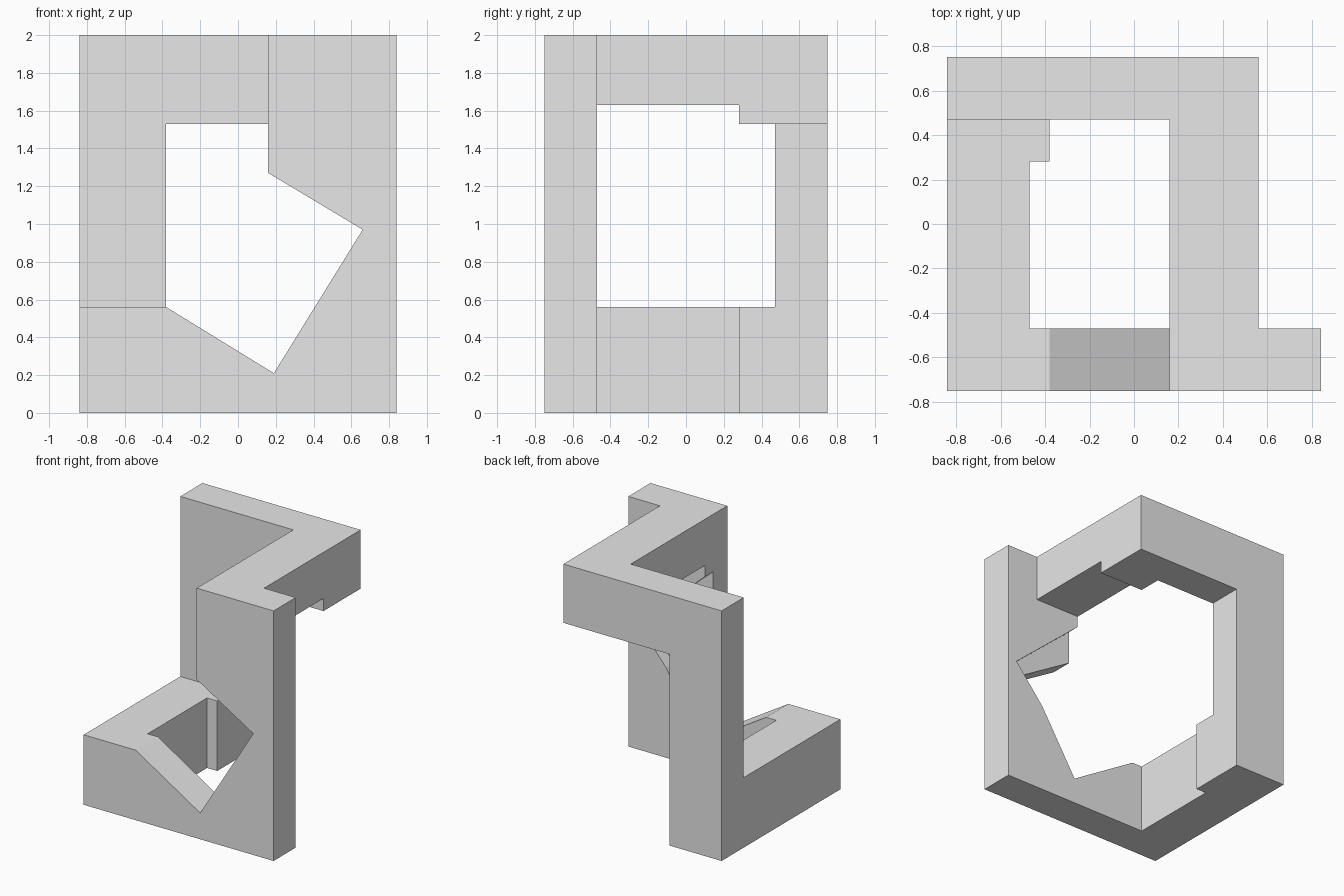
import bpy
import bmesh

cube = bpy.data.objects.get("Cube")
if cube:
    bpy.data.objects.remove(cube, do_unlink=True)

grey = bpy.data.materials.new("plain_grey")
grey.use_nodes = True
grey.diffuse_color = (0.8, 0.8, 0.8, 1)
grey.node_tree.nodes["Principled BSDF"].inputs["Base Color"].default_value = grey.diffuse_color


def prism(name, outline, y0, y1):
    """Extrude an x-z outline from y0 to y1."""
    bm = bmesh.new()
    face = bm.faces.new([bm.verts.new((x, y0, z)) for x, z in outline])
    geom = bmesh.ops.extrude_face_region(bm, geom=[face])["geom"]
    verts = [g for g in geom if isinstance(g, bmesh.types.BMVert)]
    bmesh.ops.translate(bm, verts=verts, vec=(0, y1 - y0, 0))
    bmesh.ops.recalc_face_normals(bm, faces=bm.faces)
    mesh = bpy.data.meshes.new(name)
    bm.to_mesh(mesh)
    bm.free()
    mesh.materials.append(grey)
    ob = bpy.data.objects.new(name, mesh)
    bpy.context.collection.objects.link(ob)
    return ob


def box(name, x0, x1, y0, y1, z0, z1):
    return prism(name, [(x0, z0), (x1, z0), (x1, z1), (x0, z1)], y0, y1)


def combine(body, part, operation):
    """Apply a boolean and discard the operand."""
    mod = body.modifiers.new(part.name, "BOOLEAN")
    mod.object, mod.operation, mod.solver = part, operation, "EXACT"
    bpy.context.view_layer.objects.active = body
    bpy.ops.object.modifier_apply(modifier=mod.name)
    bpy.data.objects.remove(part, do_unlink=True)


# Outer limits and inner faces shared by the bars
L, R, F, B = -0.84, 0.84, -0.75, 0.75
FRONT_IN, BACK_IN, STEP = -0.47, 0.47, 0.28
LOW, HIGH = 0.56, 1.53

# Front plate with its tilted square notch
frame = prism("interlocking_frame", [
    (L, 0), (R, 0), (R, 2), (0.16, 2), (0.16, 1.27),
    (0.66, 0.97), (0.19, 0.21), (-0.38, LOW), (L, LOW)], F, FRONT_IN)

# Shallow second notch in the back of the plate, turned a little further
recess = prism("recess", [
    (0.1, 1.592), (0.76, 1.02), (0.48, 0.69), (0.1, 0.8)], -0.57, -0.4)
combine(frame, recess, "DIFFERENCE")

# Square bars closing the loop, with the small steps at two inner corners
bars = [
    box("lower_arm", L, -0.47, FRONT_IN, BACK_IN, 0, LOW),
    box("lower_step", -0.47, -0.38, STEP, BACK_IN, 0, LOW),
    box("back_column", L, -0.38, BACK_IN, B, 0, 2),
    box("back_beam", -0.38, 0.56, BACK_IN, B, HIGH, 2),
    box("upper_arm", 0.16, 0.56, FRONT_IN, BACK_IN, 1.63, 2),
    box("upper_step", 0.16, 0.56, STEP, BACK_IN, HIGH, 1.63),
]
for bar in bars:
    combine(frame, bar, "UNION")

# Merge coplanar faces left by the joins
bm = bmesh.new()
bm.from_mesh(frame.data)
bmesh.ops.remove_doubles(bm, verts=bm.verts, dist=0.0005)
bmesh.ops.dissolve_limit(bm, angle_limit=0.01, verts=bm.verts, edges=bm.edges)
bm.to_mesh(frame.data)
bm.free()
